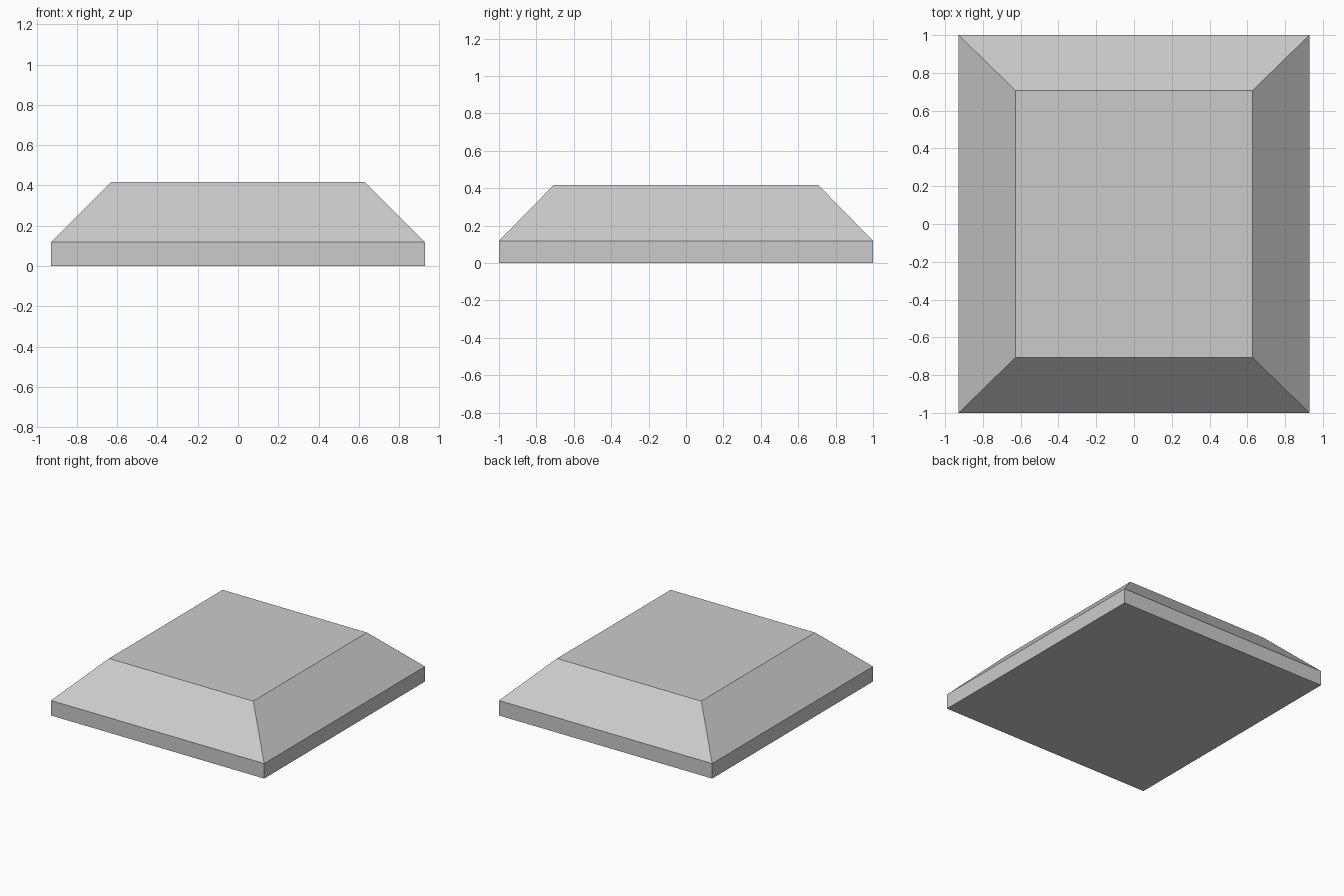
import bpy, bmesh

if "Cube" in bpy.data.objects:
    bpy.data.objects.remove(bpy.data.objects["Cube"])

HALF_X, HALF_Y = 0.928, 1.0      # footprint
TOP_X, TOP_Y = 0.628, 0.707      # flat top
RIM_Z, TOP_Z = 0.118, 0.417      # heights

bm = bmesh.new()


def ring(hx, hy, z):
    return [bm.verts.new((sx * hx, sy * hy, z))
            for sx, sy in ((-1, -1), (1, -1), (1, 1), (-1, 1))]


# Upright rim and sloped shoulders, as stacked rectangles
rings = [ring(HALF_X, HALF_Y, 0), ring(HALF_X, HALF_Y, RIM_Z), ring(TOP_X, TOP_Y, TOP_Z)]
for low, high in zip(rings, rings[1:]):
    for i in range(4):
        j = (i + 1) % 4
        bm.faces.new((low[i], low[j], high[j], high[i]))

# Underside and flat top
bm.faces.new(rings[0][::-1])
bm.faces.new(rings[-1])

mesh = bpy.data.meshes.new("bevelled_slab")
bm.to_mesh(mesh)
bm.free()
slab = bpy.data.objects.new("bevelled_slab", mesh)
bpy.context.collection.objects.link(slab)
